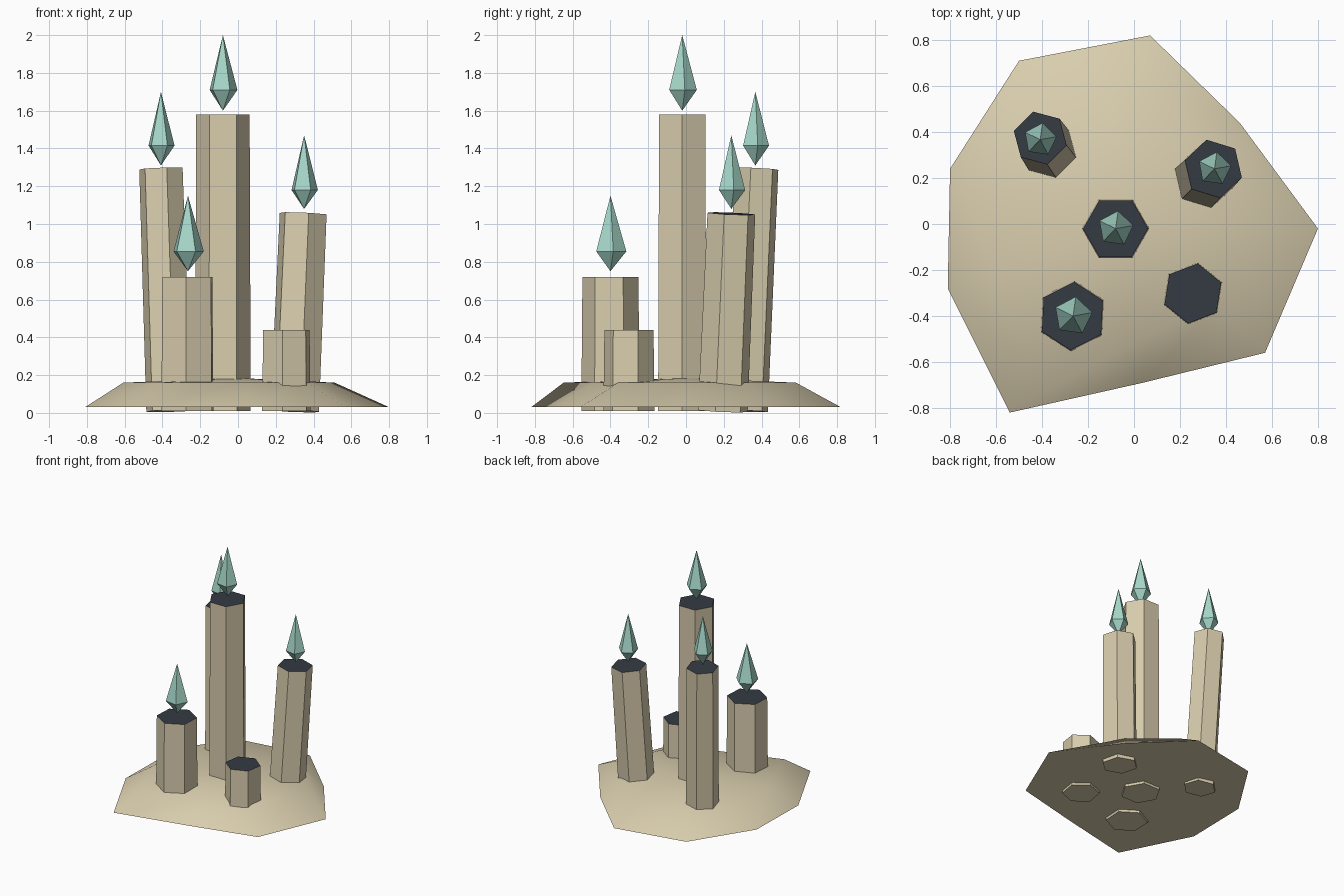
import bpy, bmesh, math
from mathutils import Vector

if "Cube" in bpy.data.objects:
    bpy.data.objects.remove(bpy.data.objects["Cube"])


def material(name, rgb):
    m = bpy.data.materials.new(name)
    m.diffuse_color = (*rgb, 1)
    m.use_nodes = True
    m.node_tree.nodes["Principled BSDF"].inputs["Base Color"].default_value = m.diffuse_color
    return m


SAND = material("sand_stone", (0.69, 0.61, 0.42))
DARK = material("dark_slate", (0.035, 0.043, 0.056))
MINT = material("mint_crystal", (0.38, 0.68, 0.58))


def finish(name, bm, mats, smooth=False):
    bmesh.ops.recalc_face_normals(bm, faces=bm.faces)
    me = bpy.data.meshes.new(name)
    for m in mats:
        me.materials.append(m)
    for f in bm.faces:
        f.smooth = smooth
    bm.to_mesh(me)
    bm.free()
    ob = bpy.data.objects.new(name, me)
    bpy.context.collection.objects.link(ob)
    return ob


def ring(bm, centre, axis, radius, sides, turn):
    """Regular polygon of vertices, perpendicular to axis."""
    rot = Vector((0, 0, 1)).rotation_difference(axis)
    out = []
    for i in range(sides):
        a = math.radians(turn) + i * math.tau / sides
        p = Vector((math.cos(a), math.sin(a), 0)) * radius
        out.append(bm.verts.new(Vector(centre) + rot @ p))
    return out


def bridge(bm, lo, hi):
    n = len(lo)
    for i in range(n):
        j = (i + 1) % n
        bm.faces.new((lo[i], lo[j], hi[j], hi[i]))


def fan(bm, loop, tip):
    for i in range(len(loop)):
        bm.faces.new((loop[i], loop[(i + 1) % len(loop)], tip))


# Column: slightly tapered hexagonal prism with a dark top face
def column(name, bottom, top, radius, turn):
    bm = bmesh.new()
    axis = (Vector(top) - Vector(bottom)).normalized()
    lo = ring(bm, bottom, axis, radius * 1.03, 6, turn)
    hi = ring(bm, top, axis, radius * 0.99, 6, turn)
    bridge(bm, lo, hi)
    bm.faces.new(lo[::-1])
    bm.faces.new(hi).material_index = 1
    finish(name, bm, [SAND, DARK])


# Crystal flame: five-sided double pyramid
def crystal(name, x, y, z0, waist, z1, radius):
    bm = bmesh.new()
    mid = ring(bm, (x, y, waist), Vector((0, 0, 1)), radius, 5, 10)
    fan(bm, mid, bm.verts.new((x, y, z1)))
    fan(bm, mid[::-1], bm.verts.new((x, y, z0)))
    finish(name, bm, [MINT])


# Base mound: irregular nine-sided outline, (x, y, shrink of upper ring)
outline = [(0.80, -0.02, 0.64), (0.46, 0.44, 0.76), (0.07, 0.82, 0.71),
           (-0.50, 0.71, 0.73), (-0.80, 0.24, 0.76), (-0.81, -0.28, 0.75),
           (-0.54, -0.82, 0.79), (0.04, -0.69, 0.72), (0.57, -0.56, 0.64)]
bm = bmesh.new()
low = [bm.verts.new((x, y, 0.03)) for x, y, s in outline]
high = [bm.verts.new((x * s, y * s, 0.16)) for x, y, s in outline]
bridge(bm, low, high)
fan(bm, high, bm.verts.new((0, 0, 0.185)))
bm.faces.new(low[::-1])
mound = finish("base_mound", bm, [SAND], smooth=True)
bpy.context.view_layer.objects.active = mound
mound.select_set(True)
bpy.ops.object.shade_smooth_by_angle(angle=math.radians(50))

# Five columns
column("centre_column", (-0.08, -0.02, 0.01), (-0.08, -0.02, 1.58), 0.143, 0)
column("front_left_column", (-0.268, -0.40, 0.01), (-0.268, -0.40, 0.72), 0.15, 87)
column("front_right_column", (0.256, -0.302, 0.01), (0.256, -0.302, 0.44), 0.133, 81)
column("back_left_column", (-0.366, 0.314, 0.01), (-0.408, 0.374, 1.293), 0.12, 105)
column("back_right_column", (0.30, 0.195, 0.01), (0.345, 0.24, 1.055), 0.131, 103)

# Four crystals floating above the taller columns
crystal("centre_crystal", -0.08, -0.02, 1.60, 1.71, 2.00, 0.078)
crystal("front_left_crystal", -0.265, -0.40, 0.75, 0.855, 1.15, 0.085)
crystal("back_left_crystal", -0.408, 0.367, 1.31, 1.415, 1.70, 0.073)
crystal("back_right_crystal", 0.35, 0.24, 1.08, 1.18, 1.47, 0.074)
